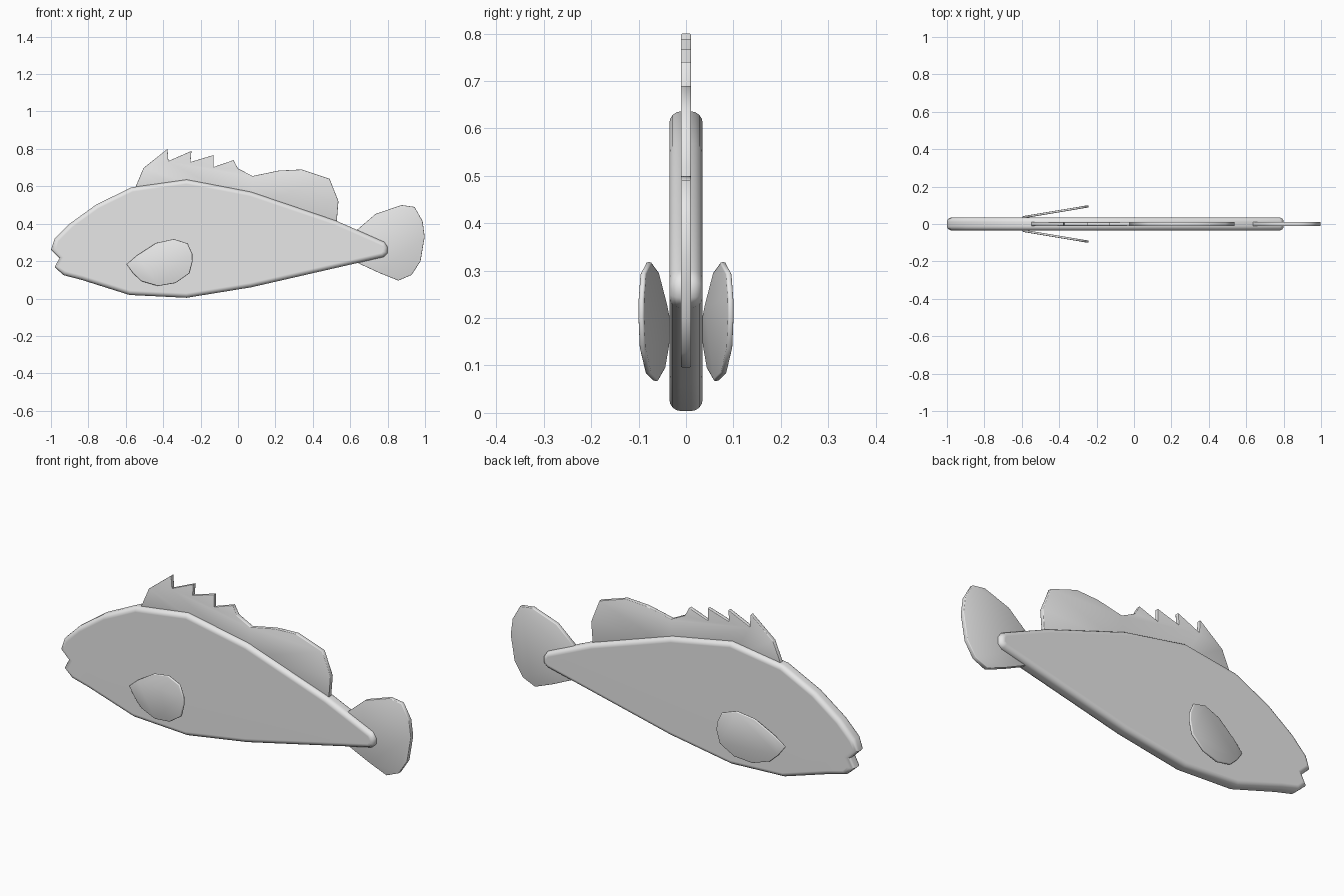
import bpy, bmesh, math
from mathutils import Matrix, Vector

cube = bpy.data.objects.get("Cube")
if cube:
    bpy.data.objects.remove(cube, do_unlink=True)

grey = bpy.data.materials.new("light_grey")
grey.use_nodes = True
colour = (0.8, 0.8, 0.8, 1)
grey.diffuse_color = colour
grey.node_tree.nodes["Principled BSDF"].inputs["Base Color"].default_value = colour


def slab(name, outline, half, bevel, segments, matrix=None):
    """Extrude an x-z outline along y, round both rims and shade smooth."""
    bm = bmesh.new()
    cap = bm.faces.new([bm.verts.new((x, -half, z)) for x, z in outline])
    ext = bmesh.ops.extrude_face_region(bm, geom=[cap], use_keep_orig=True)
    moved = [g for g in ext["geom"] if isinstance(g, bmesh.types.BMVert)]
    bmesh.ops.translate(bm, verts=moved, vec=(0, 2 * half, 0))
    bmesh.ops.recalc_face_normals(bm, faces=bm.faces)
    rims = [e for e in bm.edges if abs(e.verts[0].co.y - e.verts[1].co.y) < half]
    bmesh.ops.bevel(bm, geom=rims, offset=bevel, offset_type='OFFSET', segments=segments,
                    profile=0.5, affect='EDGES', clamp_overlap=True)
    if matrix:
        bm.transform(matrix)
    bmesh.ops.recalc_face_normals(bm, faces=bm.faces)
    mesh = bpy.data.meshes.new(name)
    bm.to_mesh(mesh)
    bm.free()
    mesh.materials.append(grey)
    obj = bpy.data.objects.new(name, mesh)
    bpy.context.collection.objects.link(obj)
    bpy.ops.object.select_all(action='DESELECT')
    obj.select_set(True)
    bpy.context.view_layer.objects.active = obj
    bpy.ops.object.shade_smooth_by_angle(angle=math.radians(50))
    return obj


# Body with notched mouth at -x and a blunt tail root at +x
body = slab("body", [
    (-1.0, 0.26), (-0.98, 0.32), (-0.90, 0.40), (-0.757, 0.503), (-0.57, 0.594),
    (-0.275, 0.636), (0.07, 0.57), (0.527, 0.415), (0.783, 0.302), (0.80, 0.275),
    (0.80, 0.243), (0.778, 0.222), (0.07, 0.06), (-0.275, 0.004), (-0.58, 0.019),
    (-0.837, 0.10), (-0.933, 0.125), (-0.98, 0.168), (-0.955, 0.216)],
    0.035, 0.024, 4)
# Keeps the broad sides flat while the rounded rim stays soft
flat_sides = body.modifiers.new("flat_sides", 'WEIGHTED_NORMAL')
flat_sides.keep_sharp = True

# Dorsal fin: four spines, a dip, then a soft rounded lobe
slab("dorsal_fin", [
    (-0.553, 0.585), (-0.505, 0.698), (-0.377, 0.80), (-0.372, 0.735), (-0.249, 0.789),
    (-0.254, 0.73), (-0.131, 0.767), (-0.131, 0.703), (-0.024, 0.74), (0.0, 0.695),
    (0.078, 0.655), (0.217, 0.684), (0.34, 0.69), (0.49, 0.64), (0.537, 0.52),
    (0.527, 0.40), (0.07, 0.50), (-0.275, 0.56)],
    0.011, 0.003, 2)

# Tail fin, rooted inside the body
slab("tail_fin", [
    (0.628, 0.36), (0.735, 0.452), (0.874, 0.50), (0.944, 0.49), (0.987, 0.414),
    (0.998, 0.33), (0.976, 0.20), (0.928, 0.126), (0.858, 0.096), (0.757, 0.136),
    (0.64, 0.19), (0.63, 0.27)],
    0.011, 0.003, 2)

# Pectoral fins, splayed outward from hinges on both sides
pectoral = [
    (-0.595, 0.183), (-0.54, 0.23), (-0.435, 0.297), (-0.34, 0.318), (-0.265, 0.295),
    (-0.24, 0.24), (-0.238, 0.20), (-0.255, 0.135), (-0.33, 0.083), (-0.425, 0.067),
    (-0.515, 0.093), (-0.56, 0.135)]
hinge = Vector((-0.595, 0, 0))
for side, name in ((-1, "pectoral_fin_front"), (1, "pectoral_fin_back")):
    splay = (Matrix.Translation(hinge + Vector((0, side * 0.036, 0)))
             @ Matrix.Rotation(side * math.radians(9.5), 4, 'Z')
             @ Matrix.Translation(-hinge))
    slab(name, pectoral, 0.006, 0.004, 2, splay)
